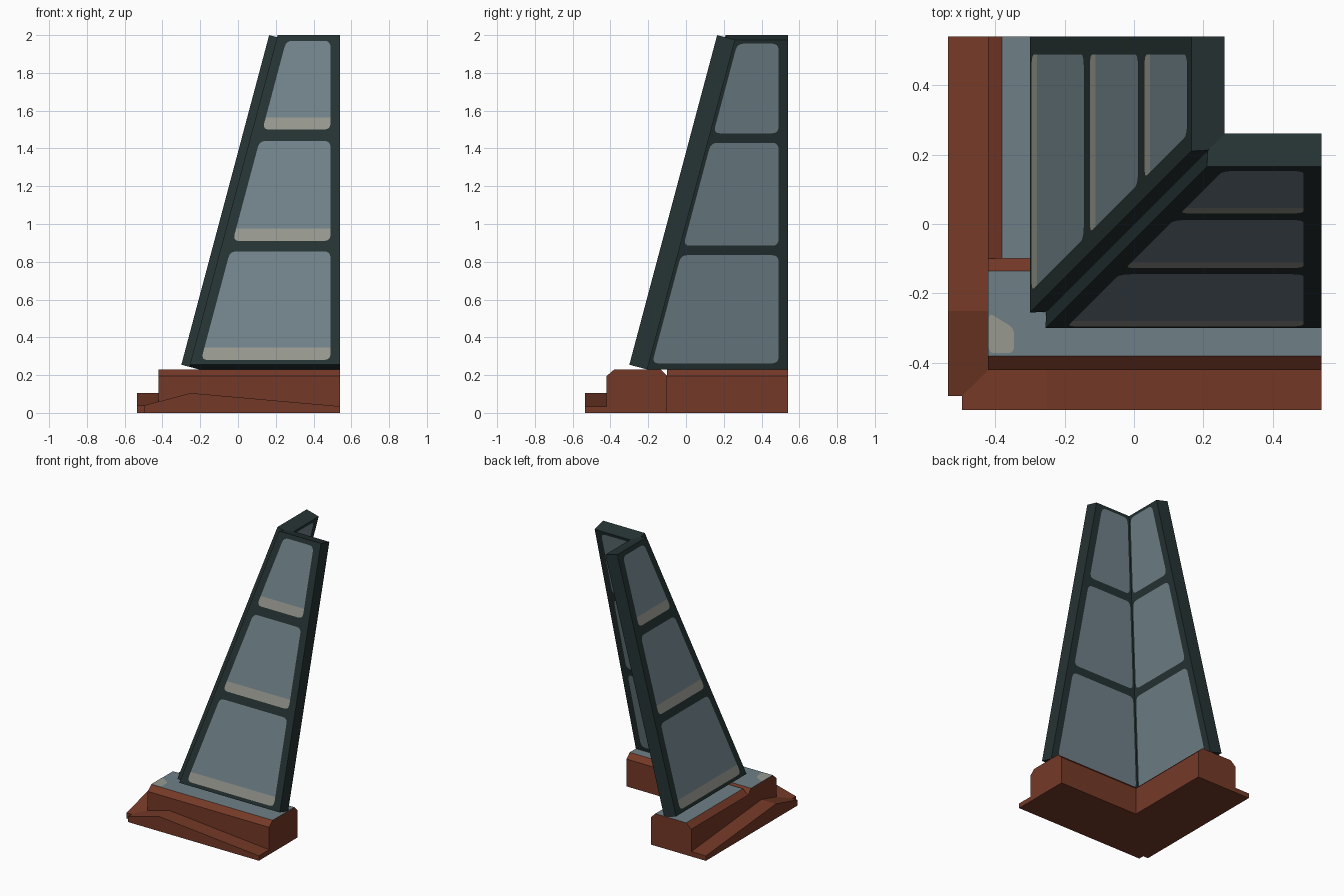
import bpy, bmesh
from mathutils import Vector

if "Cube" in bpy.data.objects:
    bpy.data.objects.remove(bpy.data.objects["Cube"])


def material(name, srgb):
    lin = [((c / 255 + 0.055) / 1.055) ** 2.4 for c in srgb]
    m = bpy.data.materials.new(name)
    m.diffuse_color = (*lin, 1)
    m.use_nodes = True
    m.node_tree.nodes["Principled BSDF"].inputs["Base Color"].default_value = m.diffuse_color
    return m


BRICK = material("red brick", (116, 57, 39))
SLATE = material("slate top", (110, 128, 135))
FRAME = material("dark green frame", (38, 51, 51))
GLASS = material("blue grey glass", (113, 131, 138))
PALE = material("pale reflection", (151, 154, 144))

END = 0.54                       # open ends of both wings
Z0, Z1 = 0.255, 2.0              # outer edge of the leaning walls
RUN = 0.465                      # inward lean over the wall height
LEAN = RUN / (Z1 - Z0)
THICK, DROP = 0.095, 0.025       # wall thickness and its tilt


def finish(bm, name, mats, swap=False, solid=True):
    """Turn a bmesh into an object; swap mirrors the front wing to the left wing."""
    if swap:
        for v in bm.verts:
            v.co.x, v.co.y = v.co.y, v.co.x
        bmesh.ops.reverse_faces(bm, faces=bm.faces[:])
    if solid:
        bmesh.ops.recalc_face_normals(bm, faces=bm.faces[:])
    me = bpy.data.meshes.new(name)
    bm.to_mesh(me)
    bm.free()
    for m in mats:
        me.materials.append(m)
    ob = bpy.data.objects.new(name, me)
    bpy.context.collection.objects.link(ob)
    return ob


def prism(ring_a, ring_b):
    bm = bmesh.new()
    a = [bm.verts.new(p) for p in ring_a]
    b = [bm.verts.new(p) for p in ring_b]
    bm.faces.new(a)
    bm.faces.new(b[::-1])
    for i in range(len(a)):
        j = (i + 1) % len(a)
        bm.faces.new((a[i], b[i], b[j], a[j]))
    bmesh.ops.recalc_face_normals(bm, faces=bm.faces[:])
    return bm


def rounded(points, r=0.035, steps=4):
    """Round the corners of a flat outline."""
    out = []
    pts = [Vector(p) for p in points]
    for i, p in enumerate(pts):
        a = p + (pts[i - 1] - p).normalized() * r
        b = p + (pts[(i + 1) % len(pts)] - p).normalized() * r
        for k in range(steps + 1):
            t = k / steps
            out.append(a * (1 - t) ** 2 + p * 2 * t * (1 - t) + b * t * t)
    return out


def base_block(name, start, swap):
    # chamfered masonry bar with a slate top
    prof = [(-0.42, 0), (-0.42, 0.195), (-0.38, 0.23), (-0.135, 0.23),
            (-0.10, 0.195), (-0.10, 0)]
    bm = prism([(start, y, z) for y, z in prof], [(END, y, z) for y, z in prof])
    for f in bm.faces:
        f.material_index = int(f.normal.z > 0.9)
    finish(bm, name, [BRICK, SLATE], swap)


def skirt(name, swap):
    # low outer step, peaked near the corner, with a notched mitre
    bm = bmesh.new()
    plan = [(-0.495, -0.535), (END, -0.535), (END, -0.42), (-0.42, -0.42), (-0.495, -0.495)]
    bm.faces.new([bm.verts.new((x, y, 0)) for x, y in plan])
    bmesh.ops.bisect_plane(bm, geom=bm.verts[:] + bm.edges[:] + bm.faces[:],
                           plane_co=(-0.25, 0, 0), plane_no=(1, 0, 0))
    res = bmesh.ops.extrude_face_region(bm, geom=bm.faces[:], use_keep_orig=True)
    for v in res["geom"]:
        if isinstance(v, bmesh.types.BMVert):
            x = v.co.x
            if x < -0.25:
                v.co.z = 0.04 + 0.065 * (x + 0.495) / 0.245
            else:
                v.co.z = 0.105 - 0.07 * (x + 0.25) / 0.79
    finish(bm, name, [BRICK], swap)


def wall_frame(name, swap):
    # leaning slab with a rebated outer corner and mitred inner corner
    plan = [(-0.255, 0), (END, 0), (END, 1), (-0.205, 1), (-0.2525, 0.5)]

    def ring(shift, z):
        return [(x if x == END else x + shift, -0.30 + THICK * t + shift, z - DROP * t)
                for x, t in plan]
    finish(prism(ring(0, Z0), ring(RUN, Z1)), name, [FRAME], swap)


def pane(name, low, high, inside, swap):
    # rounded pane laid on the wall; outer panes have a pale strip at the foot
    if inside:
        left = lambda z: -0.205 + LEAN * (z - 0.23) + 0.017
        depth = lambda z: -0.205 + LEAN * (z - 0.23) + 0.003
    else:
        left = lambda z: -0.19 + LEAN * (z - 0.30)
        depth = lambda z: -0.30 + LEAN * (z - Z0) - 0.003
    outline = rounded([(left(low), low), (0.49, low), (0.49, high), (left(high), high)])
    if inside:
        outline.reverse()
    bm = bmesh.new()
    bm.faces.new([bm.verts.new((x, depth(z), z)) for x, z in outline])
    if not inside:
        cut = low + 0.065
        bmesh.ops.bisect_plane(bm, geom=bm.verts[:] + bm.edges[:] + bm.faces[:],
                               plane_co=(0, 0, cut), plane_no=(0, 0, 1))
        for f in bm.faces:
            f.material_index = int(f.calc_center_median().z < cut)
    finish(bm, name, [GLASS, PALE], swap, solid=False)


OUTER = [(0.28, 0.855), (0.91, 1.44), (1.50, 1.97)]
INNER = [(0.262, 0.835), (0.885, 1.43), (1.48, 1.955)]

for side, swap in (("front", False), ("left", True)):
    base_block(side + "_base", -0.10 if swap else -0.42, swap)
    skirt(side + "_skirt", swap)
    wall_frame(side + "_wall_frame", swap)
    for i in range(3):
        pane(f"{side}_outer_pane_{i + 1}", *OUTER[i], False, swap)
        pane(f"{side}_inner_pane_{i + 1}", *INNER[i], True, swap)

# pale worn patch on the corner of the slate
bm = bmesh.new()
patch = rounded([(-0.419, -0.372), (-0.345, -0.372), (-0.345, -0.30), (-0.419, -0.255)], 0.02)
bm.faces.new([bm.verts.new((x, y, 0.232)) for x, y in patch])
finish(bm, "corner_patch", [PALE], solid=False)
